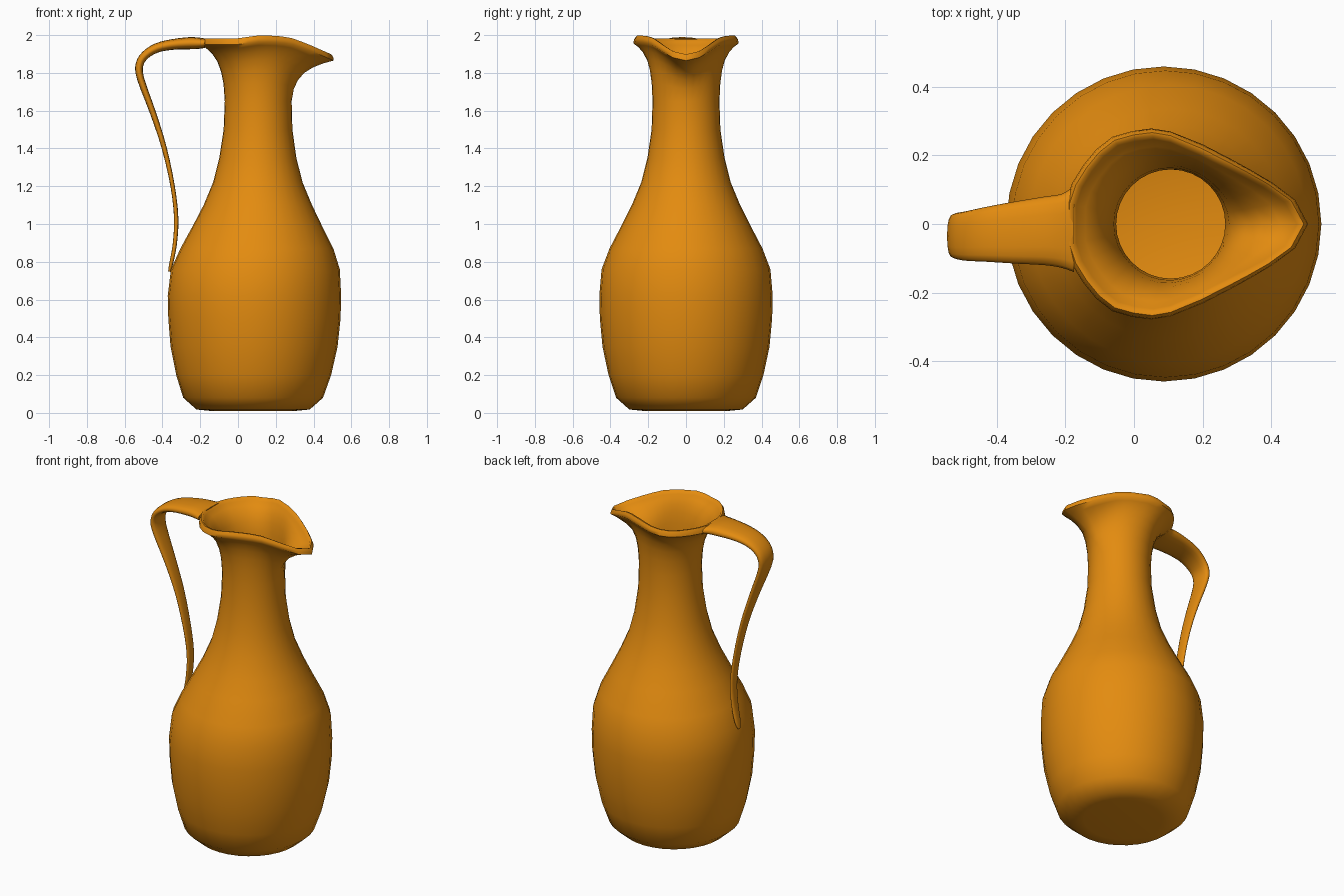
import bpy, bmesh, math
from mathutils import Vector

if "Cube" in bpy.data.objects:
    bpy.data.objects.remove(bpy.data.objects["Cube"])

SEG = 32

clay = bpy.data.materials.new("amber glaze")
clay.diffuse_color = (0.77, 0.26, 0.005, 1)
clay.use_nodes = True
clay.node_tree.nodes["Principled BSDF"].inputs["Base Color"].default_value = clay.diffuse_color


def lerp_table(table, v):
    """Piecewise linear lookup in a list of (key, value)."""
    if v <= table[0][0]:
        return table[0][1]
    for (a, fa), (b, fb) in zip(table, table[1:]):
        if v <= b:
            return fa + (fb - fa) * (v - a) / (b - a)
    return table[-1][1]


def loft(name, rings, angle):
    """Skin a list of equal-length vertex rings and cap both ends."""
    bm = bmesh.new()
    vr = [[bm.verts.new(p) for p in r] for r in rings]
    n = len(vr[0])
    for a, b in zip(vr, vr[1:]):
        for i in range(n):
            j = (i + 1) % n
            bm.faces.new((a[i], a[j], b[j], b[i]))
    bm.faces.new(list(reversed(vr[0])))
    bm.faces.new(vr[-1])
    bmesh.ops.recalc_face_normals(bm, faces=bm.faces)
    me = bpy.data.meshes.new(name)
    bm.to_mesh(me)
    bm.free()
    me.materials.append(clay)
    ob = bpy.data.objects.new(name, me)
    bpy.context.collection.objects.link(ob)
    bpy.ops.object.select_all(action='DESELECT')
    ob.select_set(True)
    bpy.context.view_layer.objects.active = ob
    bpy.ops.object.shade_smooth_by_angle(angle=math.radians(angle))
    return ob


# --- jug: body profile (z, radius, axis x) ---
body = [(0.01, 0.22, 0.08), (0.018, 0.30, 0.08), (0.08, 0.37, 0.08),
        (0.2, 0.41, 0.083), (0.35, 0.442, 0.085), (0.5, 0.456, 0.087),
        (0.62, 0.459, 0.087), (0.76, 0.447, 0.092), (0.87, 0.405, 0.10),
        (1.0, 0.337, 0.103), (1.1, 0.287, 0.105), (1.22, 0.237, 0.105),
        (1.35, 0.204, 0.105), (1.5, 0.182, 0.106), (1.65, 0.177, 0.107)]


def circle(z, r, cx):
    return [Vector((cx + r * math.cos(t), r * math.sin(t), z))
            for t in (2 * math.pi * i / SEG for i in range(SEG))]


# --- rim outline with spout (half, mirrored) and its height along x ---
CX = 0.107
half = [(0.507, 0), (0.5, 0.04), (0.45, 0.09), (0.38, 0.135), (0.3, 0.18),
        (0.2, 0.232), (0.1, 0.272), (0.03, 0.281), (-0.07, 0.252),
        (-0.13, 0.2), (-0.18, 0.12), (-0.2, 0.06), (-0.2, 0)]
rim_z = [(-0.2, 1.985), (0, 1.985), (0.1, 2.0), (0.22, 1.998),
         (0.3, 1.985), (0.38, 1.955), (0.45, 1.925), (0.505, 1.9)]
polar_x = [(math.atan2(y, x - CX), x) for x, y in half]
polar_y = [(math.atan2(y, x - CX), y) for x, y in half]


def rim_ring(inset, drop):
    ring = []
    for i in range(SEG):
        t = 2 * math.pi * i / SEG
        s = 1 if t <= math.pi else -1
        u = t if s > 0 else 2 * math.pi - t
        x, y = lerp_table(polar_x, u), s * lerp_table(polar_y, u)
        d = Vector((x - CX, y))
        d *= 1 - inset / d.length
        ring.append(Vector((CX + d.x, d.y, lerp_table(rim_z, x) - drop)))
    return ring


def flare(neck, rim):
    """Rings between the neck circle and the rim outline."""
    return [[Vector((a.x + (b.x - a.x) * f, a.y + (b.y - a.y) * f,
                     a.z + (b.z - a.z) * g)) for a, b in zip(neck, rim)]
            for g, f in [(0.3, 0.05), (0.52, 0.15), (0.7, 0.30),
                         (0.84, 0.52), (0.94, 0.77), (1, 1)]]


rings = [circle(*p) for p in body]
rings += flare(rings[-1], rim_ring(0, 0.035))
rings += [rim_ring(0.003, 0.016), rim_ring(0.012, 0.002), rim_ring(0.022, 0.003)]
inner_neck = circle(1.65, 0.16, CX)
rings += reversed(flare(inner_neck, rim_ring(0.032, 0.02)))
rings += [circle(max(z, 0.045), r - 0.018, cx) for z, r, cx in reversed(body[2:])]
rings.append(circle(0.04, 0.28, 0.08))
loft("jug", rings, 60)

# --- handle: strap path (x, z, centre y, half width, thickness) ---
path = [(-0.175, 1.957, -0.015, 0.125, 0.05), (-0.21, 1.957, -0.02, 0.108, 0.06),
        (-0.26, 1.957, -0.02, 0.10, 0.064), (-0.35, 1.95, -0.025, 0.09, 0.056),
        (-0.43, 1.932, -0.03, 0.08, 0.05), (-0.49, 1.895, -0.035, 0.072, 0.045),
        (-0.521, 1.845, -0.035, 0.066, 0.042), (-0.516, 1.77, -0.035, 0.06, 0.038),
        (-0.447, 1.58, -0.025, 0.046, 0.032), (-0.39, 1.4, -0.015, 0.038, 0.027),
        (-0.346, 1.2, -0.008, 0.033, 0.023), (-0.327, 1.03, 0, 0.03, 0.023),
        (-0.335, 0.89, 0, 0.028, 0.022), (-0.354, 0.79, 0, 0.024, 0.02),
        (-0.364, 0.748, 0, 0.01, 0.012)]

# Catmull-Rom refinement of the path
pts = []
for i in range(len(path) - 1):
    p0, p1 = path[max(i - 1, 0)], path[i]
    p2, p3 = path[i + 1], path[min(i + 2, len(path) - 1)]
    for k in range(3):
        t = k / 3
        pts.append([0.5 * (2 * b + (c - a) * t + (2 * a - 5 * b + 4 * c - d) * t * t
                           + (3 * b - a - 3 * c + d) * t ** 3)
                    for a, b, c, d in zip(p0, p1, p2, p3)])
pts.append(path[-1])

strap = []
for i, (x, z, y, w, th) in enumerate(pts):
    a, b = pts[max(i - 1, 0)], pts[min(i + 1, len(pts) - 1)]
    tan = Vector((b[0] - a[0], 0, b[1] - a[1])).normalized()
    nor = Vector((tan.z, 0, -tan.x))
    ring = []
    for k in range(16):
        c, s = math.cos(math.pi * k / 8), math.sin(math.pi * k / 8)
        u = math.copysign(abs(c) ** 0.8, c) * w
        v = math.copysign(abs(s) ** 0.8, s) * th / 2
        ring.append(Vector((x, y + u, z)) + nor * v)
    strap.append(ring)
loft("handle", strap, 60)
